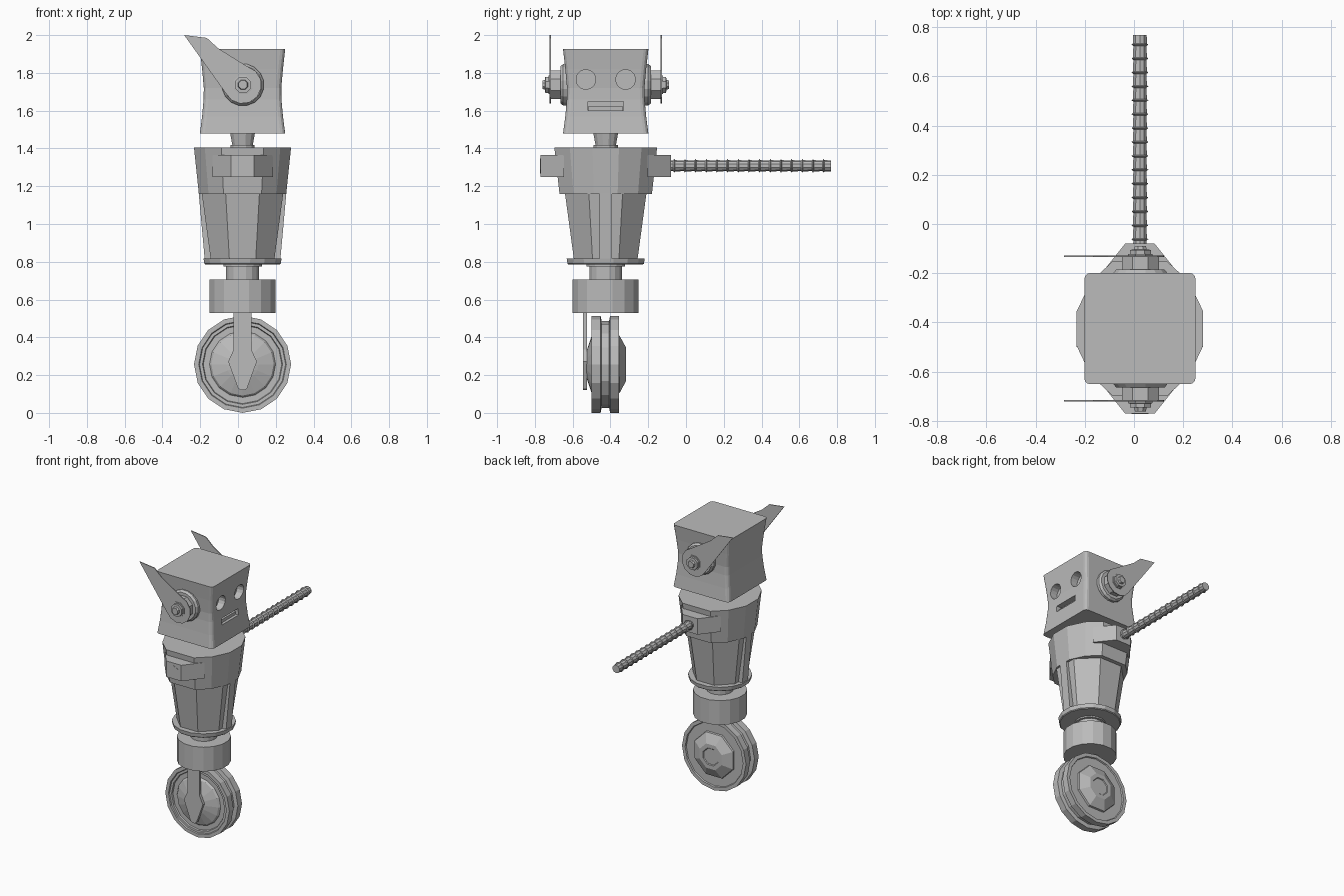
import bpy, bmesh, math

if "Cube" in bpy.data.objects:
    bpy.data.objects.remove(bpy.data.objects["Cube"])

CX, CY = 0.024, -0.425   # vertical axis of the body

grey = bpy.data.materials.new("plain grey")
grey.diffuse_color = (0.5, 0.5, 0.5, 1)
grey.use_nodes = True
grey.node_tree.nodes["Principled BSDF"].inputs["Base Color"].default_value = grey.diffuse_color


def loft(name, rings):
    """Join equal-length rings of points with quads and cap both ends."""
    bm = bmesh.new()
    rows = [[bm.verts.new(p) for p in ring] for ring in rings]
    n = len(rows[0])
    for a, b in zip(rows, rows[1:]):
        for i in range(n):
            j = (i + 1) % n
            bm.faces.new((a[i], a[j], b[j], b[i]))
    bm.faces.new(rows[0][::-1])
    bm.faces.new(rows[-1])
    bmesh.ops.recalc_face_normals(bm, faces=bm.faces[:])
    me = bpy.data.meshes.new(name)
    bm.to_mesh(me)
    bm.free()
    me.materials.append(grey)
    ob = bpy.data.objects.new(name, me)
    bpy.context.collection.objects.link(ob)
    return ob


def lathe(name, profile, sides, axis='z', center=(0, 0, 0), turn=0.5):
    """Revolve (radius, distance along axis) points around an axis."""
    rings = []
    for r, t in profile:
        ring = []
        for i in range(sides):
            a = 2 * math.pi * (i + turn) / sides
            u, v = r * math.cos(a), r * math.sin(a)
            p = {'x': (t, u, v), 'y': (u, t, v), 'z': (u, v, t)}[axis]
            ring.append([c + d for c, d in zip(center, p)])
        rings.append(ring)
    return loft(name, rings)


def plate(name, outline, y0, y1):
    """Extrude an x/z outline along y."""
    return loft(name, [[(x, y, z) for x, z in outline] for y in (y0, y1)])


def box(name, x0, x1, y0, y1, z0, z1):
    return plate(name, [(x0, z0), (x1, z0), (x1, z1), (x0, z1)], y0, y1)


def rounded_square(h, r, z):
    pts = []
    for k in range(4):
        q = math.pi / 2 * k
        cx = (h - r) * math.sqrt(2) * math.cos(q + math.pi / 4)
        cy = (h - r) * math.sqrt(2) * math.sin(q + math.pi / 4)
        for s in range(4):
            a = q + math.pi / 6 * s
            pts.append((CX + cx + r * math.cos(a), CY + cy + r * math.sin(a), z))
    return pts


# head with pinched sides
head = loft("head", [rounded_square(h, 0.025, z) for h, z in
            [(0.226, 1.478), (0.214, 1.57), (0.206, 1.66), (0.205, 1.72),
             (0.214, 1.82), (0.226, 1.927)]])

# recessed eyes and mouth on the +x face
cutters = [lathe("eye_cutter", [(0.052, 0.18), (0.052, 0.3)], 16, 'x', (0, CY + s * 0.105, 1.765))
           for s in (-1, 1)]
cutters.append(box("mouth_cutter", 0.19, 0.3, CY - 0.095, CY + 0.095, 1.602, 1.648))
for c in cutters:
    c.hide_render = True
    c.hide_viewport = True
    m = head.modifiers.new(c.name, 'BOOLEAN')
    m.operation = 'DIFFERENCE'
    m.solver = 'EXACT'
    m.object = c
box("mouth_plate", 0.188, 0.215, CY - 0.09, CY + 0.09, 1.602, 1.625)

# neck
lathe("neck", [(0.066, 1.40), (0.066, 1.418), (0.056, 1.418), (0.068, 1.482)], 12, center=(CX, CY, 0))

# ear outline: round root and long slanted tip
EZ = 1.737
ear = [(-0.285, 2.0)]
for i in range(9):
    a = math.radians(205 + 230 * i / 8)
    ear.append((CX + 0.1 * math.cos(a), EZ + 0.1 * math.sin(a)))
ear += [(-0.105, 1.93), (-0.165, 1.985)]
for s, side in ((-1, "right"), (1, "left")):
    def along(profile):
        return [(r, s * t) for r, t in profile]
    c = (CX + 0.002, CY, EZ)
    lathe(side + "_ear_base", along([(0.112, 0.195), (0.112, 0.225), (0.1, 0.24)]), 16, 'y', c)
    lathe(side + "_ear_block", along([(0.082, 0.235), (0.082, 0.292)]), 8, 'y', c)
    plate(side + "_ear", ear, CY + s * 0.291, CY + s * 0.297)
    lathe(side + "_ear_nut", along([(0.054, 0.296), (0.054, 0.303), (0.046, 0.304), (0.046, 0.32),
                                    (0.028, 0.321), (0.024, 0.336)]), 8, 'y', c)

# upper torso: twelve-sided tapering block
quarter = [(0.257, 0.07), (0.2, 0.19), (0.112, 0.272)]
outline = (quarter + [(-x, y) for x, y in quarter[::-1]]
           + [(-x, -y) for x, y in quarter] + [(x, -y) for x, y in quarter[::-1]])


def torso_ring(k, z):
    return [(CX + x * k, CY + y * k, z) for x, y in outline]


loft("upper_torso", [torso_ring(0.9, 1.16), torso_ring(1.0, 1.405)])

# lower torso: recessed octagon with a rib on each x side
k8 = 1 / math.cos(math.pi / 8)
lathe("lower_torso", [(0.168 * k8, 0.81), (0.216 * k8, 1.165)], 8, center=(CX, CY, 0))
for s in (-1, 1):
    x = lambda d: CX + s * d
    plate("torso_rib", [(x(0.14), 0.81), (x(0.2), 0.81), (x(0.232), 1.165), (x(0.14), 1.165)],
          CY - 0.032, CY + 0.032)
lathe("waist_plate", [(0.2, 0.785), (0.206, 0.79), (0.211, 0.818)], 16, center=(CX, CY, 0))
lathe("waist_joint", [(0.088, 0.70), (0.088, 0.775), (0.104, 0.775), (0.104, 0.79)], 16,
      center=(CX, CY, 0))
lathe("hip", [(0.178, 0.53), (0.178, 0.706)], 16, center=(CX, CY, 0))

# shoulder sockets on both y sides
for s in (-1, 1):
    trap = [(-0.16, 0.22), (0.16, 0.22), (0.06, 0.345), (-0.06, 0.345)]
    loft("shoulder", [[(CX + x, CY + s * y, z) for x, y in trap] for z in (1.25, 1.365)])
lathe("shoulder_bolt", [(0.04, -0.34), (0.04, -0.348)], 6, 'y', (CX, CY, 1.308))

# ribbed arm on the +y side
arm = [(0.03, -0.1)]
step = 0.0565
for i in range(15):
    y = -0.062 + step * i
    arm += [(0.028, y - 0.006), (0.036, y), (0.03, y + 0.004)]
arm.append((0.029, 0.767))
lathe("arm", arm, 10, 'y', (CX, 0, 1.308))

# fork blade on the front of the wheel
half = [(0.047, 0.54), (0.047, 0.335), (0.076, 0.272), (0.024, 0.13), (0.01, 0.12)]
blade = [(CX + x, z) for x, z in half] + [(CX - x, z) for x, z in half[::-1]]
plate("fork_blade", blade, -0.545, -0.524)

# wheel: two rims with a groove, hub cone on each side
lathe("wheel", [(0.07, -0.526), (0.085, -0.522), (0.165, -0.495), (0.175, -0.482), (0.208, -0.482),
                (0.212, -0.492), (0.228, -0.492), (0.232, -0.5), (0.257, -0.5), (0.257, -0.452),
                (0.23, -0.447), (0.23, -0.407), (0.257, -0.402), (0.257, -0.355),
                (0.232, -0.355), (0.228, -0.364), (0.2, -0.364)], 16, 'y', (CX, 0, 0.257), 0)
lathe("wheel_hub", [(0.17, -0.37), (0.165, -0.352), (0.095, -0.317), (0.065, -0.317), (0.06, -0.322)],
      8, 'y', (CX, 0, 0.257))
